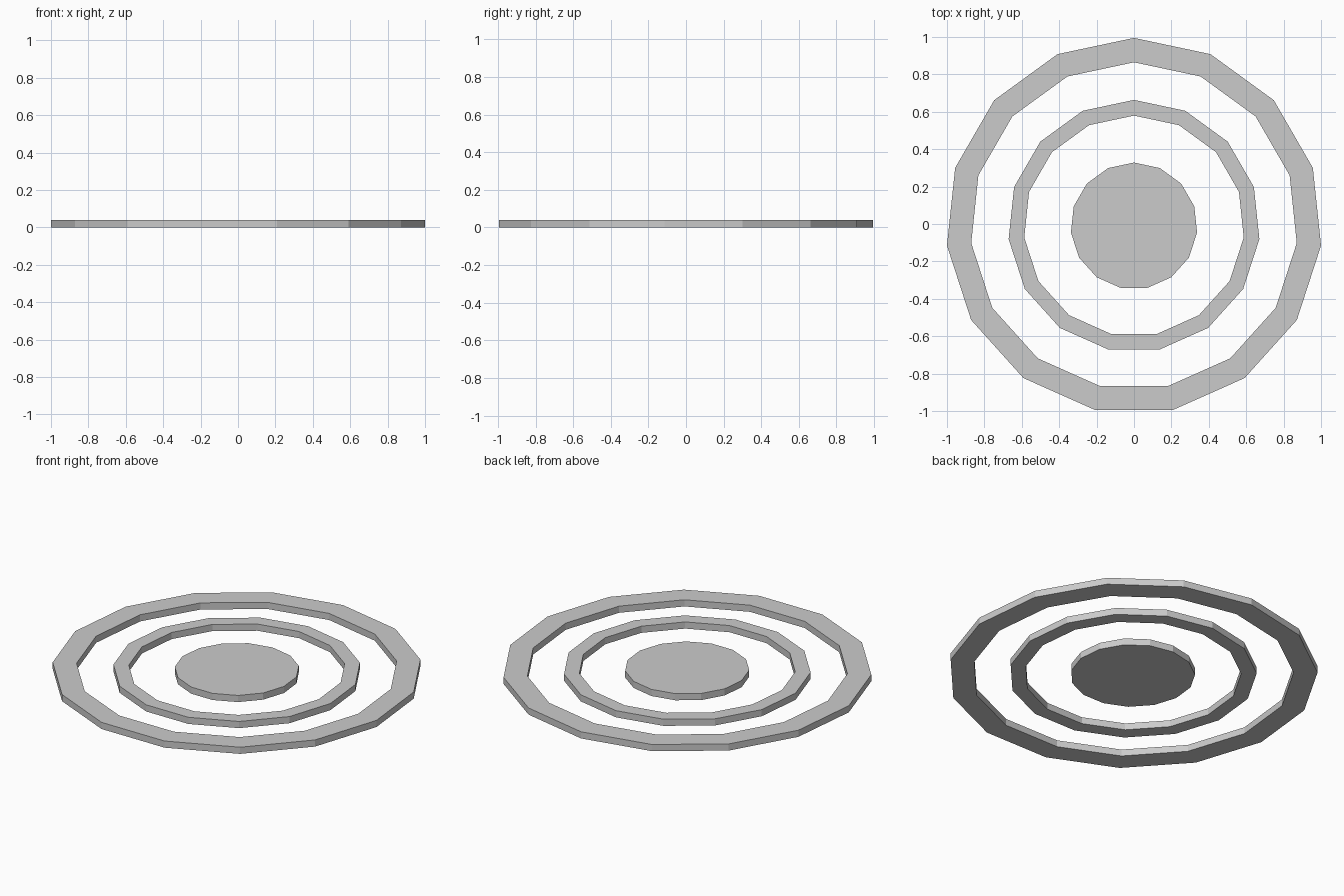
import bpy, bmesh, math

if "Cube" in bpy.data.objects:
    bpy.data.objects.remove(bpy.data.objects["Cube"])

SIDES = 15
HEIGHT = 0.04
Y_OFF = -0.0105  # an odd-sided polygon's bounding box is off its centre


def loop(bm, r, z):
    """One 15-sided loop with a corner pointing to the back (+y)."""
    return [bm.verts.new((r * math.sin(2 * math.pi * i / SIDES),
                          r * math.cos(2 * math.pi * i / SIDES) + Y_OFF, z))
            for i in range(SIDES)]


def bridge(bm, a, b):
    for i in range(SIDES):
        j = (i + 1) % SIDES
        bm.faces.new((a[i], a[j], b[j], b[i]))


def plate(name, outer, inner=0):
    """Flat disc, or a flat ring when an inner radius is given."""
    bm = bmesh.new()
    lo, hi = loop(bm, outer, 0), loop(bm, outer, HEIGHT)
    bridge(bm, lo, hi)
    if inner:
        ilo, ihi = loop(bm, inner, 0), loop(bm, inner, HEIGHT)
        bridge(bm, hi, ihi)
        bridge(bm, ihi, ilo)
        bridge(bm, ilo, lo)
    else:
        bm.faces.new(lo)
        bm.faces.new(hi)
    bmesh.ops.recalc_face_normals(bm, faces=bm.faces[:])
    mesh = bpy.data.meshes.new(name)
    bm.to_mesh(mesh)
    bm.free()
    obj = bpy.data.objects.new(name, mesh)
    bpy.context.collection.objects.link(obj)


# Concentric target: centre disc and two rings
plate("centre_disc", 0.339)
plate("middle_ring", 0.674, 0.590)
plate("outer_ring", 1.0055, 0.875)
